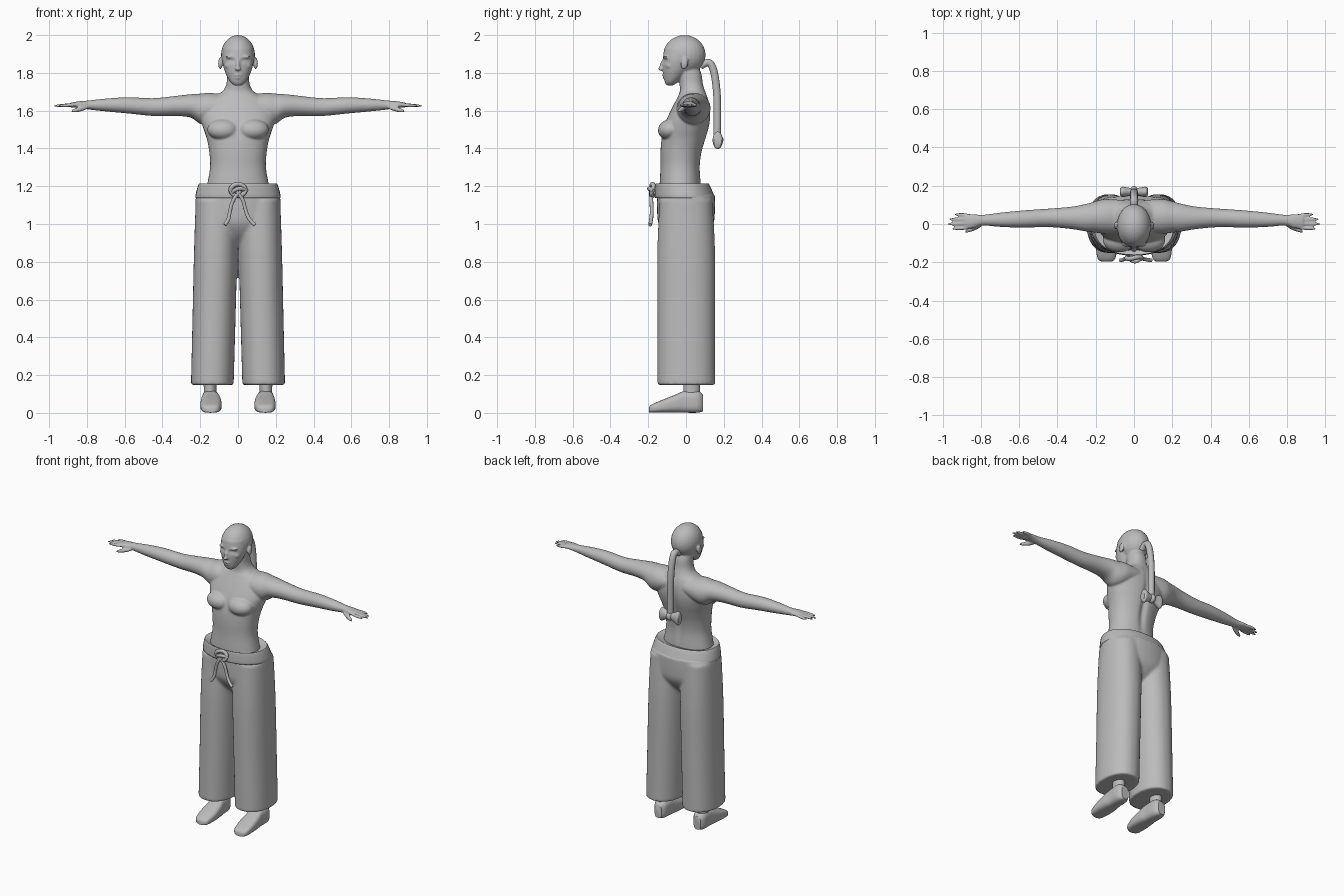
import bpy, bmesh, math
from mathutils import Vector, Matrix

if "Cube" in bpy.data.objects:
    bpy.data.objects.remove(bpy.data.objects["Cube"], do_unlink=True)

GREY = bpy.data.materials.new("plain grey")
GREY.use_nodes = True
GREY.diffuse_color = (0.5, 0.5, 0.5, 1)
GREY.node_tree.nodes["Principled BSDF"].inputs["Base Color"].default_value = GREY.diffuse_color


def spread(rings, steps=4):
    """Smoothly add rings between the given ones."""
    rows = [Vector(r) for r in rings]
    ends = [rows[0]] + rows + [rows[-1]]
    out = []
    for a, b, c, d in zip(ends, ends[1:], ends[2:], ends[3:]):
        for k in range(steps):
            t = k / steps
            m, n = (c - a) / 2, (d - b) / 2
            out.append(b + m * t + (3 * (c - b) - 2 * m - n) * t ** 2
                       + (2 * (b - c) + m + n) * t ** 3)
    return out + [rows[-1]]


def loft(bm, rings, axis="z", side=1, power=2, count=40):
    """Skin of rings (position, centre a, centre b, radius a, radius b)."""
    def curve(v):
        return math.copysign(abs(v) ** (2 / power), v)
    loops = []
    for t, a, b, ra, rb in spread(rings):
        loop = []
        for i in range(count):
            ang = math.tau * i / count
            u, v = a + ra * curve(math.cos(ang)), b + rb * curve(math.sin(ang))
            x, y, z = {"z": (u, v, t), "x": (t, u, v), "y": (u, t, v)}[axis]
            loop.append(bm.verts.new((x * side, y, z)))
        loops.append(loop)
    for p, q in zip(loops, loops[1:]):
        for i in range(count):
            j = (i + 1) % count
            bm.faces.new((p[i], p[j], q[j], q[i]))
    bm.faces.new(loops[0])
    bm.faces.new(loops[-1])


def blob(bm, centre, radii, tilt=0, side=1):
    """Ellipsoid, tilted about the x axis."""
    x, y, z = centre
    bmesh.ops.create_uvsphere(bm, u_segments=24, v_segments=16, radius=1,
                              matrix=Matrix.Translation((x * side, y, z))
                              @ Matrix.Rotation(tilt, 4, "X") @ Matrix.Diagonal((*radii, 1)))


def digit(bm, a, b, r, side):
    """Long rounded finger from a to b."""
    a, b = Vector((a[0] * side, *a[1:])), Vector((b[0] * side, *b[1:]))
    turn = (b - a).to_track_quat("Z", "Y").to_matrix().to_4x4()
    bmesh.ops.create_uvsphere(bm, u_segments=12, v_segments=12, radius=1,
                              matrix=Matrix.Translation((a + b) / 2) @ turn
                              @ Matrix.Diagonal((r, r, (b - a).length / 2, 1)))


def bake(obj):
    """Apply modifiers, set material and shading."""
    bpy.ops.object.select_all(action="DESELECT")
    obj.select_set(True)
    bpy.context.view_layer.objects.active = obj
    bpy.ops.object.convert(target="MESH")
    obj.data.materials.clear()
    obj.data.materials.append(GREY)
    bpy.ops.object.shade_smooth_by_angle(angle=math.radians(45))
    return obj


def finish(bm, name, voxel=0, smooth=5):
    bmesh.ops.recalc_face_normals(bm, faces=bm.faces[:])
    mesh = bpy.data.meshes.new(name)
    bm.to_mesh(mesh)
    bm.free()
    obj = bpy.data.objects.new(name, mesh)
    bpy.context.collection.objects.link(obj)
    if voxel:
        mod = obj.modifiers.new("blend", "REMESH")
        mod.mode, mod.voxel_size = "VOXEL", voxel
        mod = obj.modifiers.new("soften", "SMOOTH")
        mod.factor, mod.iterations = 0.5, smooth
    return bake(obj)


def cord(name, points, radius, closed=False):
    data = bpy.data.curves.new(name, "CURVE")
    data.dimensions, data.bevel_depth, data.bevel_resolution = "3D", radius, 3
    data.use_fill_caps, data.resolution_u = True, 8
    spline = data.splines.new("NURBS")
    spline.points.add(len(points) - 1)
    for p, co in zip(spline.points, points):
        p.co = (*co, 1)
    spline.order_u, spline.use_endpoint_u, spline.use_cyclic_u = 3, not closed, closed
    obj = bpy.data.objects.new(name, data)
    bpy.context.collection.objects.link(obj)
    return bake(obj)


# Body: torso and neck
bm = bmesh.new()
loft(bm, [(1.12, 0, -.03, .18, .11), (1.2, 0, -.03, .165, .11), (1.3, 0, -.03, .148, .105),
          (1.38, 0, -.025, .152, .11), (1.45, 0, -.013, .165, .118), (1.51, 0, 0, .185, .122),
          (1.57, 0, .017, .2, .113), (1.63, 0, .03, .18, .096), (1.67, 0, .035, .14, .08),
          (1.7, 0, .035, .085, .068), (1.74, 0, .028, .062, .062), (1.8, 0, .02, .056, .06),
          (1.86, 0, 0, .05, .05)], power=2.2)

# Cranium, face and nose
blob(bm, (0, -.008, 1.895), (.09, .112, .105))
loft(bm, [(1.733, 0, -.085, .02, .016), (1.75, 0, -.078, .04, .034), (1.78, 0, -.065, .058, .054),
          (1.82, 0, -.053, .074, .07), (1.87, 0, -.043, .084, .08), (1.93, 0, -.03, .08, .085)])
blob(bm, (0, -.122, 1.845), (.011, .016, .034), -.35)
blob(bm, (0, -.132, 1.822), (.016, .016, .011))
blob(bm, (0, -.113, 1.787), (.024, .014, .007))
blob(bm, (0, -.11, 1.774), (.02, .013, .007))

for s in (1, -1):
    # Bust, cheekbones, brows and ears
    blob(bm, (.078, -.085, 1.5), (.085, .064, .055), .25, s)
    blob(bm, (.048, -.082, 1.838), (.024, .026, .018), 0, s)
    blob(bm, (.037, -.105, 1.885), (.03, .016, .008), 0, s)
    blob(bm, (.094, -.008, 1.85), (.011, .02, .032), -.2, s)
    # Arm and palm
    loft(bm, [(.06, .04, 1.625, .085, .06), (.15, .04, 1.612, .09, .082),
              (.2, .037, 1.61, .082, .08), (.25, .033, 1.625, .072, .062),
              (.33, .032, 1.625, .058, .053), (.45, .032, 1.619, .048, .047),
              (.58, .026, 1.628, .045, .043), (.7, .022, 1.63, .037, .034),
              (.79, .02, 1.63, .028, .024), (.84, .015, 1.632, .037, .018),
              (.885, .013, 1.63, .038, .013)], "x", s)
    # Fingers and thumb
    for k, reach in enumerate((.955, .978, .97, .94)):
        y = -.02 + k * .022
        digit(bm, (.85, y, 1.632), (reach, y - .005 + k * .003, 1.625), .01, s)
    digit(bm, (.79, -.002, 1.62), (.885, -.042, 1.595), .013, s)

body = finish(bm, "body", .0055, 5)

# Soft hollows: eye sockets, eyelids, mouth line, spine (x, z, width, height, depth, facing)
hollows = [(0, 1.781, .02, .003, .004, -1), (0, 1.43, .022, .16, -.014, 1),
           (0, 1.5, .02, .05, .006, -1)]
for s in (1, -1):
    hollows += [(s * .037, 1.863, .02, .011, .011, -1), (s * .037, 1.861, .012, .006, -.006, -1)]
for v in body.data.vertices:
    for x, z, w, h, depth, facing in hollows:
        if (v.co.y + .02) * facing > 0:
            v.co.y += depth * math.exp(-((v.co.x - x) / w) ** 2 - ((v.co.z - z) / h) ** 2)

# Trousers
bm = bmesh.new()
loft(bm, [(.87, 0, 0, .06, .03), (.93, 0, 0, .12, .1), (1, 0, 0, .21, .145),
          (1.07, 0, 0, .227, .153), (1.16, 0, 0, .222, .153)], power=2.2)
for s in (1, -1):
    loft(bm, [(.148, .136, .002, .113, .153), (.5, .127, .002, .114, .153),
              (.85, .1185, .001, .1145, .153), (1.13, .112, 0, .112, .14)], "z", s, 2.2)
finish(bm, "trousers", .009, 5)

# Waistband
bm = bmesh.new()
loft(bm, [(1.138, 0, -.005, .21, .145), (1.14, 0, -.006, .226, .158), (1.175, 0, -.013, .22, .152),
          (1.21, 0, -.02, .209, .143), (1.213, 0, -.022, .2, .135),
          (1.2, 0, -.028, .165, .11)], power=2.2)
finish(bm, "waistband")

# Tied cord at the waist
ring = [(.04 * math.cos(a), -.177 + .006 * math.sin(2 * a), 1.18 + .032 * math.sin(a))
        for a in (math.tau * i / 10 for i in range(10))]
cord("cord_loop", ring, .012, True)
cord("cord_cross", [(-.035, -.172, 1.165), (-.01, -.195, 1.185), (.02, -.195, 1.19),
                    (.045, -.172, 1.175)], .011)
cord("cord_end_right", [(.015, -.185, 1.175), (-.025, -.185, 1.14), (-.045, -.18, 1.06),
                        (-.05, -.185, 1.02), (-.07, -.19, .995)], .01)
cord("cord_end_left", [(-.01, -.185, 1.175), (.025, -.185, 1.14), (.04, -.18, 1.07),
                       (.06, -.185, 1.02), (.09, -.19, .995)], .01)

# Shoes and ankles
for s, label in ((1, "left"), (-1, "right")):
    bm = bmesh.new()
    loft(bm, [(-.197, .142, .016, .024, .013), (-.18, .144, .023, .046, .022),
              (-.12, .143, .036, .056, .035), (-.05, .143, .05, .054, .049),
              (-.01, .144, .058, .048, .057), (.06, .146, .059, .044, .058),
              (.09, .146, .052, .026, .044)], "y", s, 3)
    finish(bm, label + "_shoe")
    bm = bmesh.new()
    loft(bm, [(.08, .148, .03, .034, .045), (.13, .148, .03, .033, .044),
              (.2, .148, .03, .036, .046)], "z", s)
    finish(bm, label + "_ankle")

# Ponytail and bow
cord("ponytail", [(0, .075, 1.835), (0, .115, 1.865), (0, .145, 1.83), (0, .163, 1.72),
                  (0, .167, 1.6), (0, .165, 1.45)], .021)
bm = bmesh.new()
loft(bm, [(-.072, .168, 1.44, .02, .034), (-.06, .168, 1.443, .027, .046),
          (-.03, .168, 1.445, .022, .03), (0, .168, 1.445, .018, .02),
          (.03, .168, 1.445, .022, .03), (.06, .168, 1.443, .027, .046),
          (.072, .168, 1.44, .02, .034)], "x")
blob(bm, (0, .17, 1.445), (.022, .028, .03))
finish(bm, "bow")
